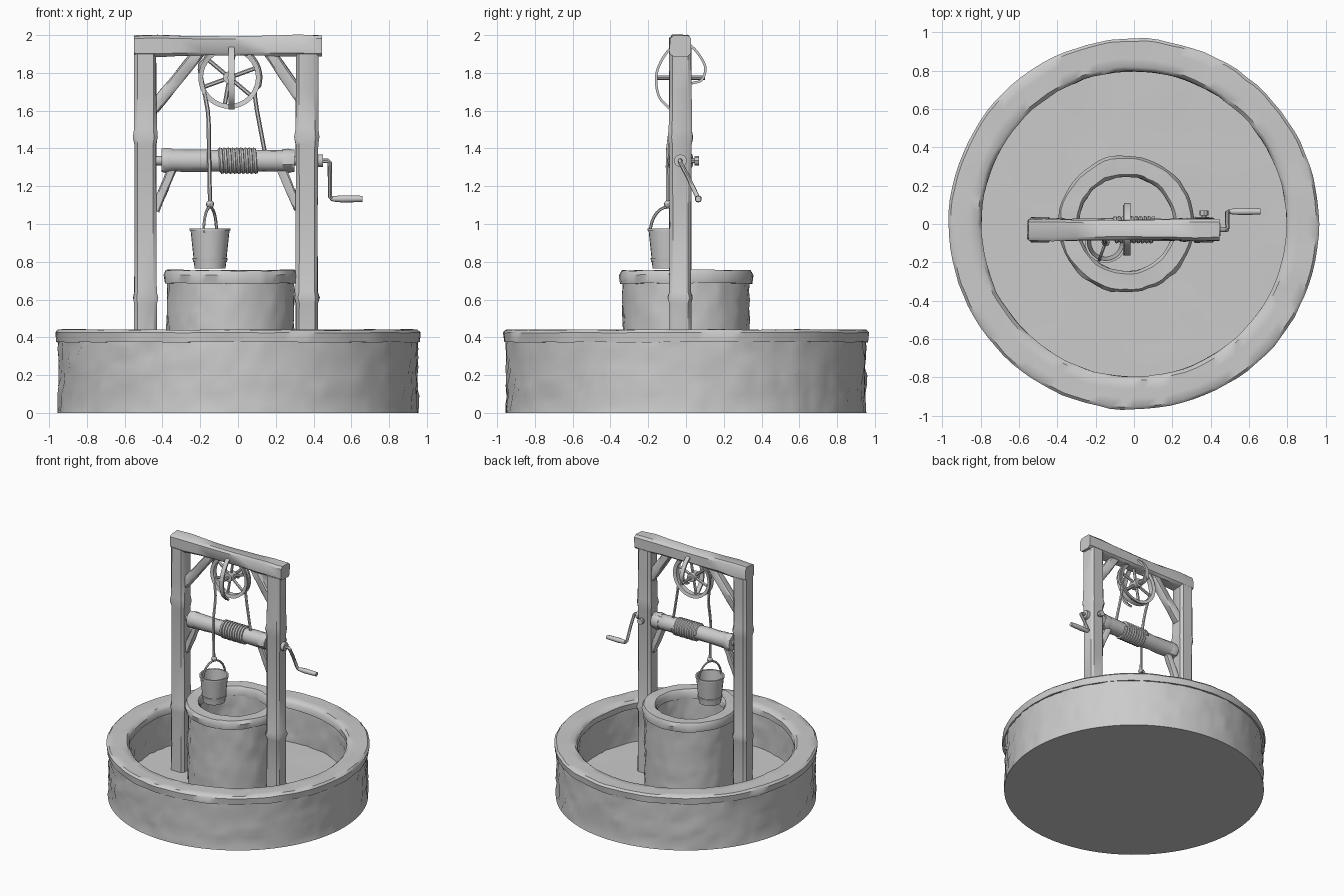
import bpy, bmesh, math, random
from math import sin, cos, pi, tau, radians
from mathutils import Vector, noise

random.seed(4)
cube = bpy.data.objects.get("Cube")
if cube:
    bpy.data.objects.remove(cube, do_unlink=True)

grey = bpy.data.materials.new("plain grey")
grey.use_nodes = True
GREY = (0.6, 0.6, 0.6, 1)
grey.diffuse_color = GREY
grey.node_tree.nodes["Principled BSDF"].inputs["Base Color"].default_value = GREY


def finish(name, bm, angle=40):
    """Turn a bmesh into a named, smooth-shaded object."""
    bmesh.ops.recalc_face_normals(bm, faces=bm.faces)
    mesh = bpy.data.meshes.new(name)
    bm.to_mesh(mesh)
    bm.free()
    mesh.materials.append(grey)
    ob = bpy.data.objects.new(name, mesh)
    bpy.context.collection.objects.link(ob)
    bpy.ops.object.select_all(action="DESELECT")
    ob.select_set(True)
    bpy.context.view_layer.objects.active = ob
    bpy.ops.object.shade_smooth_by_angle(angle=radians(angle))
    return ob


def skin(bm, rings, closed=False):
    """Bridge successive rings of vertices with quads."""
    pairs = list(zip(rings, rings[1:]))
    if closed:
        pairs.append((rings[-1], rings[0]))
    for a, b in pairs:
        for i in range(len(a)):
            j = (i + 1) % len(a)
            bm.faces.new((a[i], a[j], b[j], b[i]))


def round_section(n):
    return [(cos(tau * i / n), sin(tau * i / n)) for i in range(n)]


# square with chamfered corners, for timber
TIMBER = [(1, -.7), (1, .7), (.7, 1), (-.7, 1), (-1, .7), (-1, -.7), (-.7, -1), (.7, -1)]


def tube(name, path, radii, section=8, wobble=0.0, angle=40):
    """Sweep a section along a path; radii is one number or one per point."""
    path = [Vector(p) for p in path]
    if not isinstance(radii, (list, tuple)):
        radii = [radii] * len(path)
    shape = round_section(section) if isinstance(section, int) else section
    bm = bmesh.new()
    rings = []
    side = None
    for k, p in enumerate(path):
        d = (path[min(k + 1, len(path) - 1)] - path[max(k - 1, 0)]).normalized()
        if side is None:
            ref = Vector((0, 1, 0)) if abs(d.y) < 0.9 else Vector((1, 0, 0))
            side = ref.cross(d).normalized()
        side = (side - d * side.dot(d)).normalized()
        up = d.cross(side)
        ring = []
        for u, v in shape:
            r = radii[k] * (1 + random.uniform(-wobble, wobble))
            ring.append(bm.verts.new(p + side * u * r + up * v * r))
        rings.append(ring)
    skin(bm, rings)
    bm.faces.new(rings[0])
    bm.faces.new(rings[-1])
    return finish(name, bm, angle)


def line(a, b, n):
    a, b = Vector(a), Vector(b)
    return [a.lerp(b, i / n) for i in range(n + 1)]


def smooth_path(points, n=6):
    """Catmull-Rom curve through the points."""
    pts = [Vector(p) for p in points]
    pts = [pts[0] * 2 - pts[1]] + pts + [pts[-1] * 2 - pts[-2]]
    out = []
    for a, b, c, d in zip(pts, pts[1:], pts[2:], pts[3:]):
        for i in range(n):
            t = i / n
            out.append(0.5 * (2 * b + (c - a) * t + (2 * a - 5 * b + 4 * c - d) * t * t
                              + (3 * b - a - 3 * c + d) * t ** 3))
    return out + [pts[-2]]


def lathe(name, profile, centre, segs, rough=0.0, closed=False, step=0.05, angle=45, grain=9):
    """Spin a (radius, z) profile, with stone-like lumps of size rough."""
    cx, cy = centre
    pts = []
    ends = list(zip(profile, profile[1:]))
    if closed:
        ends.append((profile[-1], profile[0]))
    for (r0, z0), (r1, z1) in ends:
        n = max(1, round(math.hypot(r1 - r0, z1 - z0) / step))
        pts += [(r0 + (r1 - r0) * i / n, z0 + (z1 - z0) * i / n) for i in range(n)]
    if not closed:
        pts.append(profile[-1])
    bm = bmesh.new()
    rings = []
    for r, z in pts:
        ring = []
        for i in range(segs):
            a = tau * i / segs
            p = Vector((r * cos(a), r * sin(a), z))
            if rough and z > 0.001:
                cell = noise.voronoi(p * grain)[0]
                lump = rough * (1.3 * min(cell[1] - cell[0], 0.6) - 0.5)
                p.x += cos(a) * lump
                p.y += sin(a) * lump
                p.z += rough * 0.5 * noise.noise(p * grain)
            ring.append(bm.verts.new(p + Vector((cx, cy, 0))))
        rings.append(ring)
    skin(bm, rings, closed)
    if not closed:
        for ring in (rings[0], rings[-1]):
            bm.faces.new(ring)
    return finish(name, bm, angle)


# stone basin, its floor and capping
FLOOR = 0.1
lathe("basin_wall", [(.955, 0), (.955, .39), (.82, .39), (.82, .05), (.82, 0)], (0, 0), 120, .022, grain=10)
lathe("basin_floor", [(.83, FLOOR), (.02, FLOOR)], (0, 0), 64, .012, step=.09, grain=4)
lathe("basin_rim", [(.965, .375), (.97, .425), (.955, .44), (.82, .44), (.80, .42), (.80, .375)],
      (0, 0), 96, .012, closed=True, grain=5)

# inner stone well shaft and capping
WELL = (-.04, 0)
lathe("well_wall", [(.34, FLOOR - .02), (.34, .70), (.26, .70), (.26, FLOOR + .02)], WELL, 64, .016, grain=12)
lathe("well_rim", [(.352, .685), (.36, .73), (.345, .755), (.265, .755), (.25, .735), (.25, .685)],
      WELL, 56, .012, closed=True, grain=8)

# timber frame: posts with slight knots, top beam, braces
Y = -.03
heights = [FLOOR - .02, .3, .58, .61, .64, 1.0, 1.42, 1.46, 1.5, 1.7, 1.9]
widths = [.062, .06, .06, .066, .058, .058, .058, .066, .06, .058, .058]
for name, x in (("right_post", -.49), ("left_post", .365)):
    tube(name, [(x, Y, z) for z in heights], widths, TIMBER, .04)
tube("top_beam", line((-.55, Y, 1.943), (.445, Y, 1.943), 8),
     [.054, .058, .053, .051, .05, .051, .053, .058, .056], TIMBER, .05)
for name, a, b, r in (("right_upper_brace", (-.45, Y, 1.61), (-.2, Y, 1.92), .032),
                      ("left_upper_brace", (.33, Y, 1.67), (.16, Y, 1.92), .032),
                      ("right_lower_brace", (-.44, Y, 1.07), (-.35, Y, 1.29), .024),
                      ("left_lower_brace", (.32, Y, 1.08), (.23, Y, 1.29), .024)):
    tube(name, line(a, b, 4), r, TIMBER, .08)

# windlass roller, end blocks, axle and wound rope
AXLE = 1.335
tube("roller", line((-.40, Y, AXLE), (.30, Y, AXLE), 10), .058, 12, .05)
tube("roller_axle", line((-.5, Y, AXLE), (.44, Y, AXLE), 1), .024, 10)
for name, x in (("right_roller_collar", -.375), ("left_roller_collar", .265)):
    tube(name, line((x - .03, Y, AXLE), (x + .03, Y, AXLE), 2), [.06, .066, .06], 10, .08)
turns = 9
coil = [(-.1 + .2 * t / (turns * 14), Y + .06 * cos(tau * t / 14), AXLE + .06 * sin(tau * t / 14))
        for t in range(turns * 14 + 1)]
tube("wound_rope", coil, .012, 6)

# crank: hub, arm and handle, plus bolt behind the post
tube("crank_hub", line((.41, Y, AXLE), (.45, Y, AXLE), 1), .034, 10)
tube("crank_arm", [(.43, Y, AXLE), (.475, Y, AXLE), (.485, Y, AXLE - .01), (.487, .01, 1.25),
                   (.487, .06, 1.145), (.497, .065, 1.133), (.53, .065, 1.133)], .012, 8)
tube("crank_handle", line((.50, .065, 1.133), (.66, .065, 1.133), 3), [.014, .019, .018, .016], 10)
tube("post_bolt", line((.365, 0, AXLE), (.365, .055, AXLE), 1), .012, 8)
tube("post_bolt_head", line((.365, .045, AXLE), (.365, .07, AXLE), 1), .024, 8)

# pulley wheel: rim, spokes, hub, axle pin and hanger strap
HUB = Vector((-.045, Y, 1.775))
bm = bmesh.new()
profile = [(.14, -.02), (.165, -.026), (.165, -.016), (.154, 0), (.165, .016), (.165, .026), (.14, .02)]
skin(bm, [[bm.verts.new(HUB + Vector((r * cos(tau * i / 32), d, r * sin(tau * i / 32))))
           for i in range(32)] for r, d in profile], closed=True)
finish("pulley_rim", bm)
for i in range(6):
    d = Vector((cos(tau * i / 6 + .35), 0, sin(tau * i / 6 + .35)))
    tube(f"pulley_spoke_{i + 1}", line(HUB + d * .02, HUB + d * .147, 1), .011, 6)
tube("pulley_hub", line(HUB - Vector((0, .035, 0)), HUB + Vector((0, .035, 0)), 1), .034, 12)
tube("pulley_pin", line((-.045, -.165, 1.775), (-.045, .1, 1.775), 1), .012, 8)
strap = [(.03, 1.745), (.085, 1.765), (.1, 1.84), (.035, 1.935), (-.03, 1.95),
         (-.10, 1.91), (-.155, 1.80), (-.145, 1.68), (-.085, 1.61)]
tube("pulley_hanger", smooth_path([(-.035, y, z) for y, z in strap]), .011,
     [(.6, -1.5), (.6, 1.5), (-.6, 1.5), (-.6, -1.5)])

# ropes: over the pulley to the bucket and to the roller
BX, BY = -.148, -.095
over = [HUB + Vector((.163 * cos(a), 0, .163 * sin(a)))
        for a in [radians(-35 + 20 * k) for k in range(11)]]
tube("rope", smooth_path([(.14, Y - .01, 1.39)] + over + [(-.16, -.06, 1.6), (BX - .006, BY, 1.4),
                                                         (BX, BY, 1.1)], 3), .011, 6)
tube("rope_knot", line((BX, BY, 1.085), (BX, BY, 1.125), 4), [.008, .019, .022, .019, .008], 8)

# bucket with hollow inside, hoop and arched handle
lathe("bucket", [(.082, .765), (.103, .965), (.108, .965), (.108, .977), (.096, .977), (.077, .785)],
      (BX, BY), 24, step=.1, angle=35)
lathe("bucket_hoop", [(.09, .80), (.093, .82), (.086, .82), (.083, .80)], (BX, BY), 24, closed=True)
turn = radians(70)
handle = [(BX + .1 * cos(a) * cos(turn), BY + .1 * cos(a) * sin(turn), .955 + .135 * sin(a))
          for a in [pi * k / 14 for k in range(15)]]
tube("bucket_handle", handle, .008, 6)
